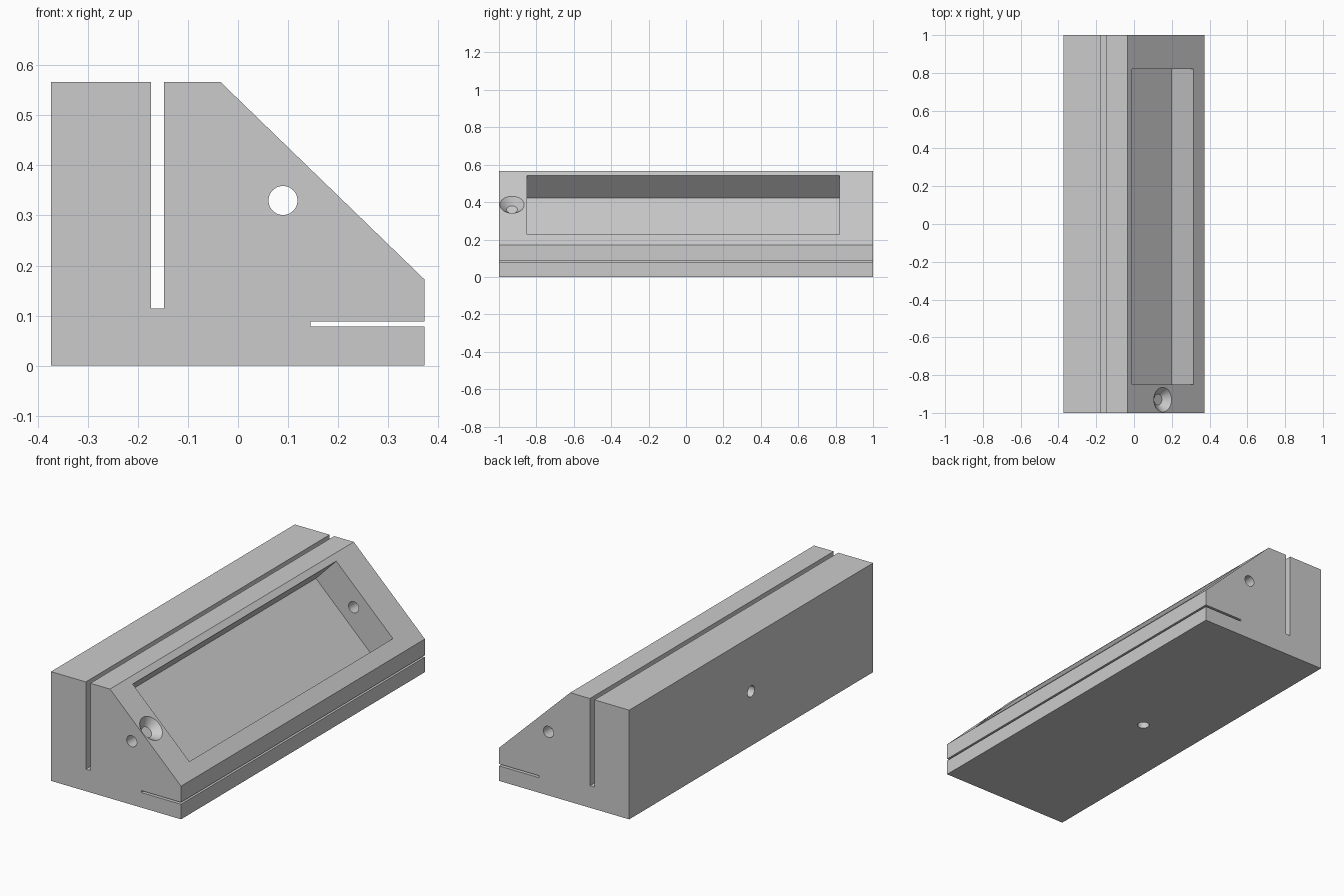
import bpy, bmesh
from mathutils import Vector, Matrix

cube = bpy.data.objects.get("Cube")
if cube:
    bpy.data.objects.remove(cube, do_unlink=True)

grey = bpy.data.materials.new("light grey")
grey.use_nodes = True
colour = (0.6, 0.6, 0.6, 1)
grey.diffuse_color = colour
grey.node_tree.nodes["Principled BSDF"].inputs["Base Color"].default_value = colour


def make_object(name, bm, matrix=Matrix()):
    bm.transform(matrix)
    bmesh.ops.recalc_face_normals(bm, faces=bm.faces)
    mesh = bpy.data.meshes.new(name)
    bm.to_mesh(mesh)
    bm.free()
    mesh.materials.append(grey)
    obj = bpy.data.objects.new(name, mesh)
    bpy.context.collection.objects.link(obj)
    return obj


def drill(name, start, end, r1, r2):
    """Round cutter running from start to end."""
    start, end = Vector(start), Vector(end)
    axis = end - start
    bm = bmesh.new()
    bmesh.ops.create_cone(bm, cap_ends=True, segments=48, radius1=r1,
                          radius2=r2, depth=axis.length)
    turn = axis.to_track_quat('Z', 'Y').to_matrix().to_4x4()
    return make_object(name, bm, Matrix.Translation((start + end) / 2) @ turn)


# Block body: slotted side profile swept along y
LEFT, RIGHT, TOP = -0.374, 0.373, 0.567
profile = [(LEFT, 0), (RIGHT, 0), (RIGHT, 0.078), (0.145, 0.078),
           (0.145, 0.088), (RIGHT, 0.088), (RIGHT, 0.172), (-0.035, TOP),
           (-0.148, TOP), (-0.148, 0.114), (-0.174, 0.114), (-0.174, TOP),
           (LEFT, TOP)]
bm = bmesh.new()
face = bm.faces.new([bm.verts.new((x, -1, z)) for x, z in profile])
swept = bmesh.ops.extrude_face_region(bm, geom=[face])
bmesh.ops.translate(bm, vec=(0, 2, 0),
                    verts=[v for v in swept["geom"] if isinstance(v, bmesh.types.BMVert)])
body = make_object("block_body", bm)

# Axes of the sloping face
upper, lower = Vector((-0.035, 0, TOP)), Vector((RIGHT, 0, 0.172))
down = (lower - upper).normalized()
across = Vector((0, 1, 0))
out = down.cross(across)
if out.z < 0:
    out = -out

# Rectangular pocket sunk square to the slope
DEPTH, LIP = 0.168, 0.1
near, far = 0.035, 0.488
frame = Matrix((down, across, out)).transposed().to_4x4()
bm = bmesh.new()
bmesh.ops.create_cube(bm, size=1, matrix=Matrix.Diagonal((far - near, 1.67, DEPTH + LIP, 1)))
centre = upper + down * (near + far) / 2 + out * (LIP - DEPTH) / 2
centre.y = -0.015
cutters = [make_object("pocket_cutter", bm, Matrix.Translation(centre) @ frame)]

# Holes: lengthwise bore, back hole into the slot, blind base hole
R = 0.029
cutters += [drill("bore_cutter", (0.09, -1.1, 0.33), (0.09, 1.1, 0.33), R, R),
            drill("back_hole_cutter", (-0.5, 0, 0.283), (-0.16, 0, 0.283), R, R),
            drill("base_hole_cutter", (-0.06, 0, -0.1), (-0.06, 0, 0.2), R, R)]

# Countersunk screw holes at both ends of the slope
for y in (-0.93, 0.92):
    rim = upper + down * 0.26 + across * y
    cutters.append(drill("countersink_cutter", rim - out * 0.036, rim + out * 0.01, R, 0.075))
    cutters.append(drill("screw_hole_cutter", rim - out * 0.25, rim - out * 0.02, R, R))

# Cut everything out of the body
bpy.context.view_layer.objects.active = body
body.select_set(True)
for cutter in cutters:
    cut = body.modifiers.new(cutter.name, 'BOOLEAN')
    cut.operation = 'DIFFERENCE'
    cut.solver = 'EXACT'
    cut.object = cutter
    bpy.ops.object.modifier_apply(modifier=cut.name)
    bpy.data.objects.remove(cutter, do_unlink=True)

bpy.ops.object.shade_smooth_by_angle()
